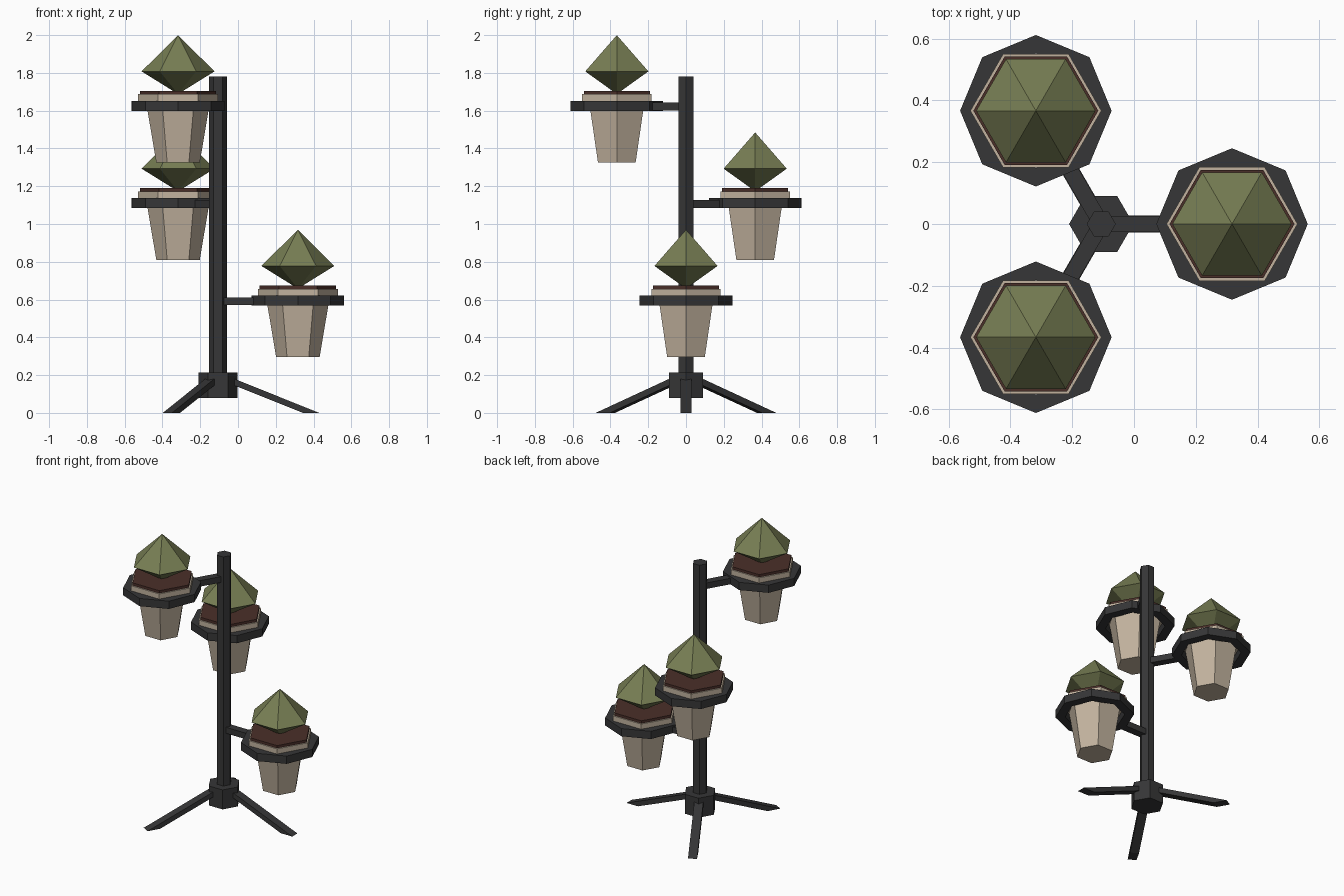
import bpy, bmesh, math
from mathutils import Matrix, Vector

if "Cube" in bpy.data.objects:
    bpy.data.objects.remove(bpy.data.objects["Cube"])

def mat(name, rgb):
    m = bpy.data.materials.new(name)
    m.diffuse_color = (*rgb, 1)
    m.use_nodes = True
    m.node_tree.nodes["Principled BSDF"].inputs["Base Color"].default_value = m.diffuse_color
    return m

METAL = mat("dark metal", (0.037, 0.037, 0.038))
CLAY = mat("beige clay", (0.54, 0.45, 0.345))
SOIL = mat("brown soil", (0.068, 0.028, 0.022))
LEAF = mat("olive leaf", (0.185, 0.208, 0.088))

PX = -0.106      # pole position on x
ARM = 0.423      # pole to pot centre

def finish(name, bm, material, matrix):
    bmesh.ops.remove_doubles(bm, verts=bm.verts, dist=1e-5)
    bmesh.ops.recalc_face_normals(bm, faces=bm.faces)
    me = bpy.data.meshes.new(name)
    bm.to_mesh(me)
    bm.free()
    me.materials.append(material)
    ob = bpy.data.objects.new(name, me)
    ob.matrix_world = matrix
    bpy.context.collection.objects.link(ob)

def lathe(name, profile, sides, material, loc, closed=False):
    """Faceted turned shape from (radius, height) points."""
    bm = bmesh.new()
    rings = [[bm.verts.new((r * math.cos(math.tau * i / sides),
                            r * math.sin(math.tau * i / sides), z))
              for i in range(sides)] for r, z in profile]
    pairs = list(zip(rings, rings[1:]))
    if closed:
        pairs.append((rings[-1], rings[0]))
    else:
        bm.faces.new(rings[0])
        bm.faces.new(rings[-1])
    for a, b in pairs:
        for i in range(sides):
            j = (i + 1) % sides
            bm.faces.new((a[i], a[j], b[j], b[i]))
    finish(name, bm, material, Matrix.Translation(loc))

def bar(name, outline, half, material, angle):
    """Side outline (distance, height) given a width, turned about the pole."""
    bm = bmesh.new()
    f = bm.faces.new([bm.verts.new((r, -half, z)) for r, z in outline])
    ext = bmesh.ops.extrude_face_region(bm, geom=[f])["geom"]
    bmesh.ops.translate(bm, vec=(0, 2 * half, 0),
                        verts=[v for v in ext if isinstance(v, bmesh.types.BMVert)])
    finish(name, bm, material,
           Matrix.Translation((PX, 0, 0)) @ Matrix.Rotation(angle, 4, 'Z'))

# pole and hub
lathe("pole", [(0.047, 0.1), (0.047, 1.78)], 6, METAL, (PX, 0, 0))
lathe("hub", [(0.104, 0.08), (0.104, 0.213)], 6, METAL, (PX, 0, 0))

for k, label in enumerate(("lower", "middle", "upper")):
    ang = k * math.tau / 3
    h = 0.515 * k
    c = Vector((PX + ARM * math.cos(ang), ARM * math.sin(ang), h))
    # sloping leg cut flat on the ground
    bar(f"leg_{k + 1}", [(0.05, 0.16), (0.45, 0), (0.536, 0), (0.05, 0.195)],
        0.028, METAL, ang)
    # arm and holder ring
    bar(f"{label}_arm", [(0.02, h + 0.571), (0.235, h + 0.571),
                         (0.235, h + 0.612), (0.02, h + 0.612)], 0.026, METAL, ang)
    lathe(f"{label}_ring", [(0.185, 0.569), (0.245, 0.569), (0.245, 0.622),
                            (0.185, 0.622)], 8, METAL, c, closed=True)
    # pot with rim, soil and plant
    lathe(f"{label}_pot", [(0.115, 0.295), (0.17, 0.621), (0.212, 0.621),
                           (0.212, 0.657)], 6, CLAY, c)
    lathe(f"{label}_soil", [(0.202, 0.65), (0.202, 0.675)], 6, SOIL, c)
    lathe(f"{label}_plant", [(0.008, 0.663), (0.193, 0.778), (0.0005, 0.969)],
          6, LEAF, c)
